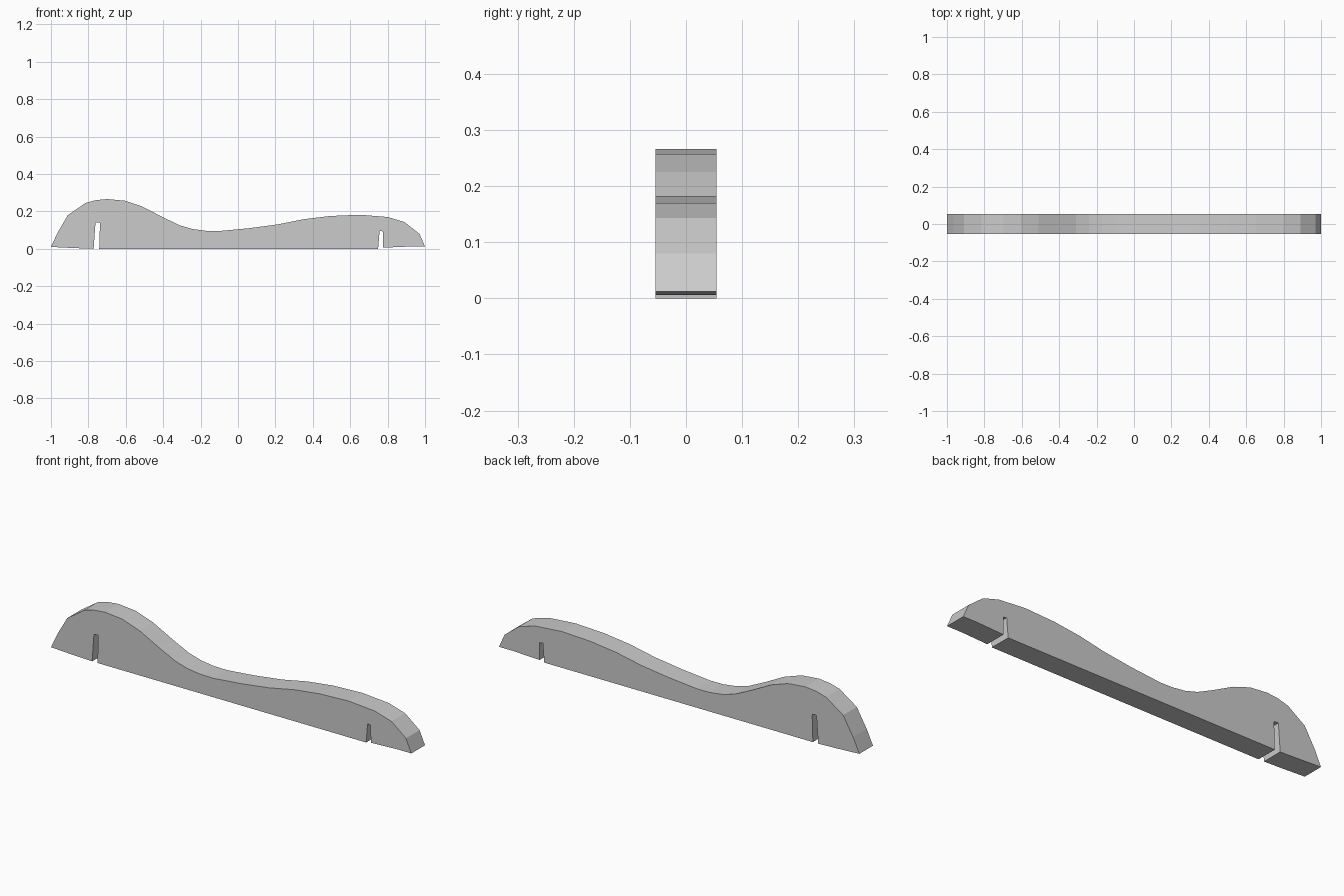
import bpy
import bmesh

if "Cube" in bpy.data.objects:
    bpy.data.objects.remove(bpy.data.objects["Cube"])

HALF_WIDTH = 0.054

# Wavy upper edge, left to right
top = [(-1, 0.01), (-0.965, 0.085), (-0.91, 0.18), (-0.815, 0.245), (-0.76, 0.26),
       (-0.70, 0.266), (-0.605, 0.257), (-0.51, 0.225), (-0.40, 0.168),
       (-0.31, 0.125), (-0.24, 0.105), (-0.17, 0.096), (-0.10, 0.095), (0.06, 0.11),
       (0.21, 0.13), (0.35, 0.158), (0.49, 0.175), (0.65, 0.182),
       (0.80, 0.17), (0.89, 0.143), (0.97, 0.08), (1, 0.012)]

# Underside with two narrow slots, right to left
right_slot = [(0.775, 0.006), (0.774, 0.093), (0.757, 0.096), (0.749, 0)]
left_slot = [(-0.742, 0), (-0.738, 0.135), (-0.741, 0.14), (-0.762, 0.139), (-0.772, 0)]
bottom = [(0.92, 0.012)] + right_slot + left_slot + [(-0.88, 0.004)]

# Side profile swept across the width
bm = bmesh.new()
face = bm.faces.new([bm.verts.new((x, -HALF_WIDTH, z)) for x, z in top + bottom])
swept = bmesh.ops.extrude_face_region(bm, geom=[face])["geom"]
bmesh.ops.translate(bm, vec=(0, 2 * HALF_WIDTH, 0),
                    verts=[v for v in swept if isinstance(v, bmesh.types.BMVert)])
bmesh.ops.recalc_face_normals(bm, faces=bm.faces[:])

mesh = bpy.data.meshes.new("contoured_handle")
bm.to_mesh(mesh)
bm.free()
bpy.context.collection.objects.link(bpy.data.objects.new("contoured_handle", mesh))
